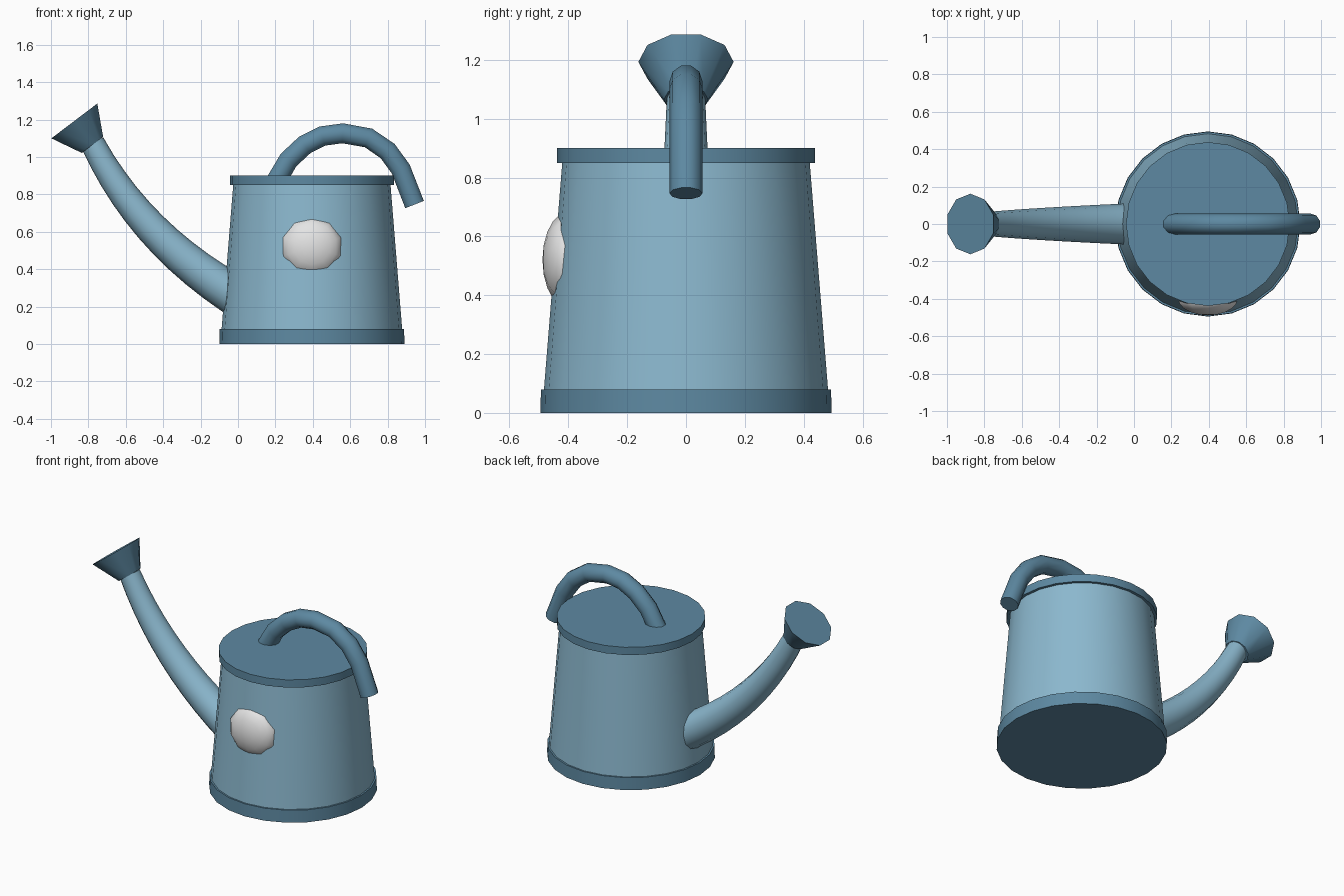
import bpy, bmesh, math
from mathutils import Vector

if "Cube" in bpy.data.objects:
    bpy.data.objects.remove(bpy.data.objects["Cube"])


def material(name, rgb):
    m = bpy.data.materials.new(name)
    m.diffuse_color = (*rgb, 1)
    m.use_nodes = True
    m.node_tree.nodes["Principled BSDF"].inputs["Base Color"].default_value = m.diffuse_color
    return m


LIGHT = material("light blue", (0.26, 0.48, 0.62))
DARK = material("dark blue", (0.11, 0.25, 0.36))
WHITE = material("white", (0.78, 0.78, 0.78))
CX = 0.395


def finish(bm, name, mat):
    bmesh.ops.recalc_face_normals(bm, faces=bm.faces)
    me = bpy.data.meshes.new(name)
    bm.to_mesh(me)
    bm.free()
    me.materials.append(mat)
    ob = bpy.data.objects.new(name, me)
    bpy.context.collection.objects.link(ob)
    bpy.ops.object.select_all(action='DESELECT')
    ob.select_set(True)
    bpy.context.view_layer.objects.active = ob
    bpy.ops.object.shade_smooth_by_angle(angle=math.radians(50))
    return ob


def tube(name, mat, path, sides, turn=0.0):
    """Capped tube along (x, z, radius) points in the y = 0 plane."""
    bm = bmesh.new()
    pts = [Vector((x, 0, z)) for x, z, r in path]
    rings = []
    for i, p in enumerate(pts):
        d = (pts[min(i + 1, len(pts) - 1)] - pts[max(i - 1, 0)]).normalized()
        u, v = Vector((0, 1, 0)), Vector((d.z, 0, -d.x))
        ring = []
        for k in range(sides):
            a = math.tau * k / sides + turn
            ring.append(bm.verts.new(p + path[i][2] * (math.cos(a) * u + math.sin(a) * v)))
        rings.append(ring)
    for a, b in zip(rings, rings[1:]):
        for k in range(sides):
            n = (k + 1) % sides
            bm.faces.new((a[k], a[n], b[n], b[k]))
    bm.faces.new(rings[0])
    bm.faces.new(rings[-1])
    return finish(bm, name, mat)


# Can: foot, tapered wall and lid
tube("base", DARK, [(CX, 0, 0.495), (CX, 0.08, 0.493)], 24)
tube("body", LIGHT, [(CX, 0.04, 0.486), (CX, 0.87, 0.419)], 24)
tube("lid", DARK, [(CX, 0.85, 0.438), (CX, 0.90, 0.438)], 24)

# Curved spout, narrowing towards the tip
p0, p1, p2 = Vector((-0.03, 0.27)), Vector((-0.53, 0.58)), Vector((-0.778, 1.075))
spout = [(0.05, 0.22, 0.112)]
for i in range(11):
    t = i / 10
    p = (1 - t) ** 2 * p0 + 2 * t * (1 - t) * p1 + t * t * p2
    spout.append((p.x, p.y, 0.11 - 0.045 * t))
tube("spout", LIGHT, spout, 12)

# Flared sprinkler head
tube("sprinkler_head", DARK, [(-0.778, 1.065, 0.075), (-0.875, 1.193, 0.162)], 10)

# Arched handle with a free rear end
arch = [(0.19, 0.85), (0.217, 0.893), (0.27, 0.984), (0.356, 1.064), (0.45, 1.112),
        (0.56, 1.127), (0.698, 1.102), (0.80, 1.032), (0.87, 0.936), (0.944, 0.746)]
tube("handle", DARK, [(x, z, 0.056) for x, z in arch], 10)

# Domed white spot on the front
bm = bmesh.new()
bmesh.ops.create_uvsphere(bm, u_segments=10, v_segments=10, radius=1)
for v in bm.verts:
    x, y, z = v.co
    v.co = (CX + 0.167 * x, -0.40 - 0.088 * z, 0.52 + 0.163 * y)
finish(bm, "front_spot", WHITE)
